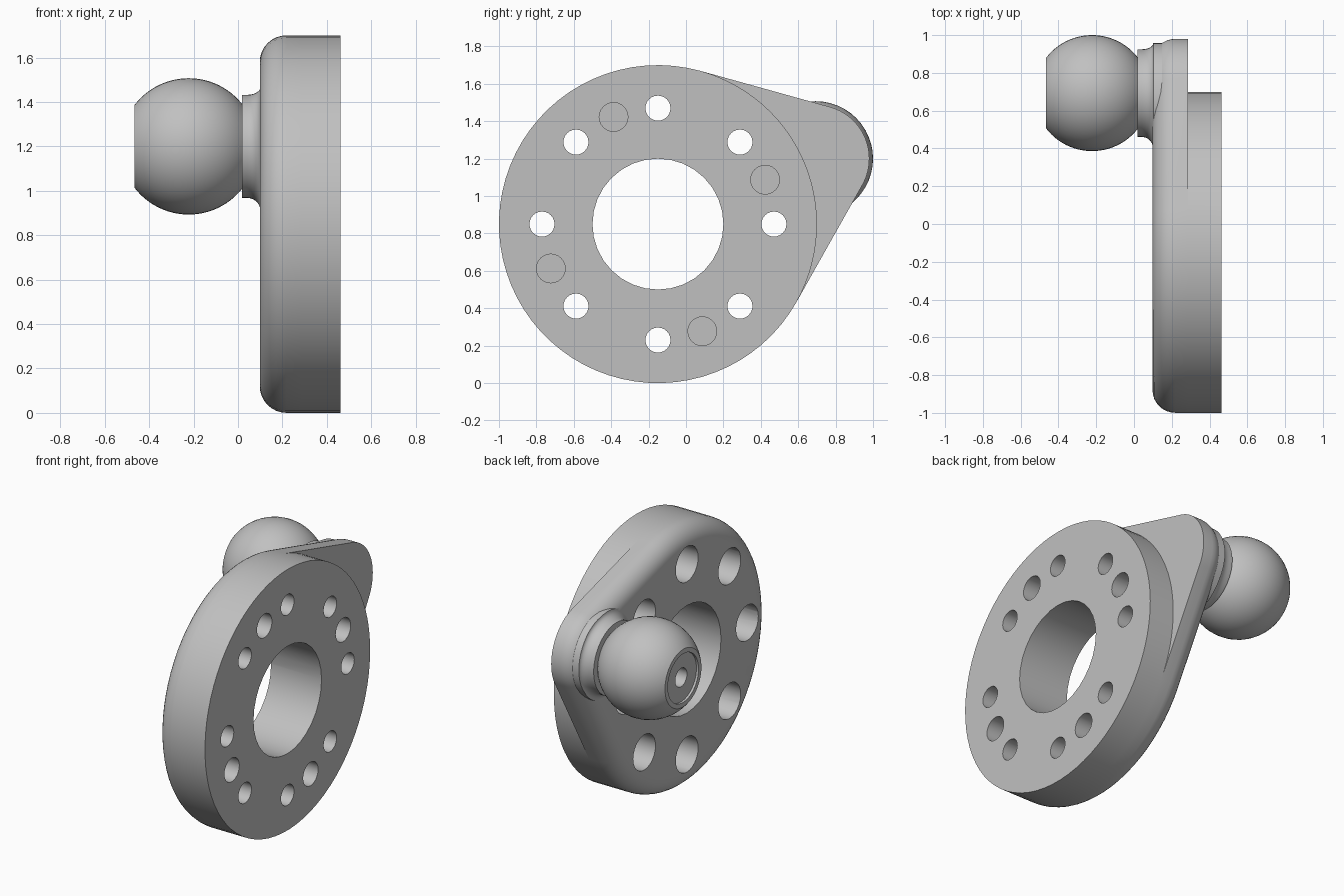
import bpy, bmesh
from math import sin, cos, pi, atan2, acos, hypot, sqrt, radians

if "Cube" in bpy.data.objects:
    bpy.data.objects.remove(bpy.data.objects["Cube"])

DISC, DISC_R = (-0.15, 0.85), 0.85      # (y, z) centre of the flange
LUG, LUG_R = (0.693, 1.2), 0.287        # (y, z) centre of the lug and ball
FILLET = 0.12
BACK, STEP, FRONT = 0.098, 0.285, 0.462  # x positions of the plate faces

grey = bpy.data.materials.new("satin grey")
grey.use_nodes = True
colour = (0.53, 0.53, 0.53, 1)
grey.diffuse_color = colour
grey.node_tree.nodes["Principled BSDF"].inputs["Base Color"].default_value = colour


def skin(bm, rings):
    """Join rings of equal length into a capped solid."""
    loops = [[bm.verts.new(p) for p in ring] for ring in rings]
    n = len(loops[0])
    for a, b in zip(loops, loops[1:]):
        for i in range(n):
            j = (i + 1) % n
            bm.faces.new((a[i], a[j], b[j], b[i]))
    bm.faces.new(loops[0][::-1])
    bm.faces.new(loops[-1])


def lathe(bm, centre, profile, sides):
    """Turn (x, radius) points about an axis parallel to x."""
    cy, cz = centre
    skin(bm, [[(x, cy + r * cos(2 * pi * i / sides), cz + r * sin(2 * pi * i / sides))
               for i in range(sides)] for x, r in profile])


def finish(bm, name):
    bmesh.ops.remove_doubles(bm, verts=bm.verts, dist=1e-5)
    bmesh.ops.recalc_face_normals(bm, faces=bm.faces)
    mesh = bpy.data.meshes.new(name)
    bm.to_mesh(mesh)
    bm.free()
    mesh.materials.append(grey)
    ob = bpy.data.objects.new(name, mesh)
    bpy.context.collection.objects.link(ob)
    return ob


def select(ob):
    bpy.ops.object.select_all(action='DESELECT')
    ob.select_set(True)
    bpy.context.view_layer.objects.active = ob


def smooth(ob):
    select(ob)
    bpy.ops.object.shade_smooth_by_angle(angle=radians(32))


# Flange plate: outline wraps the disc and the lug with tangent sides
dy, dz = LUG[0] - DISC[0], LUG[1] - DISC[1]
axis = atan2(dz, dy)
spread = acos((DISC_R - LUG_R) / hypot(dy, dz))
lo, hi = axis - spread, axis + spread
LUG_STEPS, DISC_STEPS = 28, 52
lug_angles = [lo + (hi - lo) * i / LUG_STEPS for i in range(LUG_STEPS + 1)]
disc_angles = [hi + (2 * pi - hi + lo) * i / DISC_STEPS for i in range(DISC_STEPS + 1)]


def outline(x, inset=0, lug=True):
    (ly, lz), lr = (LUG, LUG_R) if lug else (DISC, DISC_R)
    ring = [(x, ly + (lr - inset) * cos(a), lz + (lr - inset) * sin(a)) for a in lug_angles]
    return ring + [(x, DISC[0] + (DISC_R - inset) * cos(a),
                    DISC[1] + (DISC_R - inset) * sin(a)) for a in disc_angles]


bm = bmesh.new()
rings = []
for k in range(9):
    t = k / 8 * pi / 2
    rings.append(outline(BACK + FILLET * (1 - cos(t)), FILLET * (1 - sin(t))))
rings += [outline(STEP), outline(STEP, lug=False), outline(FRONT, lug=False)]
skin(bm, rings)
plate = finish(bm, "flange_plate")

# Cutters: central bore, eight counterbored bolt holes, four blind pin holes
bm = bmesh.new()
lathe(bm, DISC, [(0, 0.35), (0.6, 0.35)], 32)


def on_circle(degrees):
    a = radians(degrees)
    return DISC[0] + 0.62 * cos(a), DISC[1] + 0.62 * sin(a)


for k in range(8):
    lathe(bm, on_circle(45 * k), [(0, 0.115), (0.3, 0.115), (0.3, 0.067), (0.6, 0.067)], 24)
for k in range(4):
    lathe(bm, on_circle(22.5 + 90 * k), [(0.26, 0.077), (0.6, 0.077)], 24)
cutter = finish(bm, "hole_cutter")
cutter.hide_render = True
cut = plate.modifiers.new("holes", 'BOOLEAN')
cut.operation, cut.solver, cut.object = 'DIFFERENCE', 'EXACT', cutter
select(plate)
bpy.ops.object.modifier_apply(modifier=cut.name)
bpy.data.objects.remove(cutter)
smooth(plate)

# Neck: short collar, flaring into the plate; the flare is smaller at the lug's rim
bm = bmesh.new()
NECK_R, NECK_X = 0.232, 0.018
collar = [(NECK_X, 0), (0.042, 0)]
for k in range(1, 7):
    t = k / 6 * pi / 2
    collar.append((0.042 + 0.06 * sin(t), 0.065 * (1 - cos(t))))
collar.append((0.15, 0.065))
rings = []
for x, flare in collar:
    ring = []
    for i in range(48):
        a = 2 * pi * i / 48
        outward = max(0, min(1, 0.5 + cos(a - axis)))
        r = NECK_R + flare * (1 - 0.5 * outward)
        ring.append((x, LUG[0] + r * cos(a), LUG[1] + r * sin(a)))
    rings.append(ring)
skin(bm, rings)
smooth(finish(bm, "neck"))

# Ball: truncated sphere with a shallow recess and a socket in its end
bm = bmesh.new()
BALL_X, BALL_R, END = -0.222, 0.307, -0.465
start, stop = acos((END - BALL_X) / BALL_R), acos((NECK_X - BALL_X) / BALL_R)
profile = [(-0.33, 0.06), (-0.45, 0.06), (-0.45, 0.158), (END, 0.158)]
for k in range(25):
    t = start + (stop - start) * k / 24
    profile.append((BALL_X + BALL_R * cos(t), BALL_R * sin(t)))
profile.append((0.06, profile[-1][1]))
lathe(bm, LUG, profile, 48)
smooth(finish(bm, "ball"))
